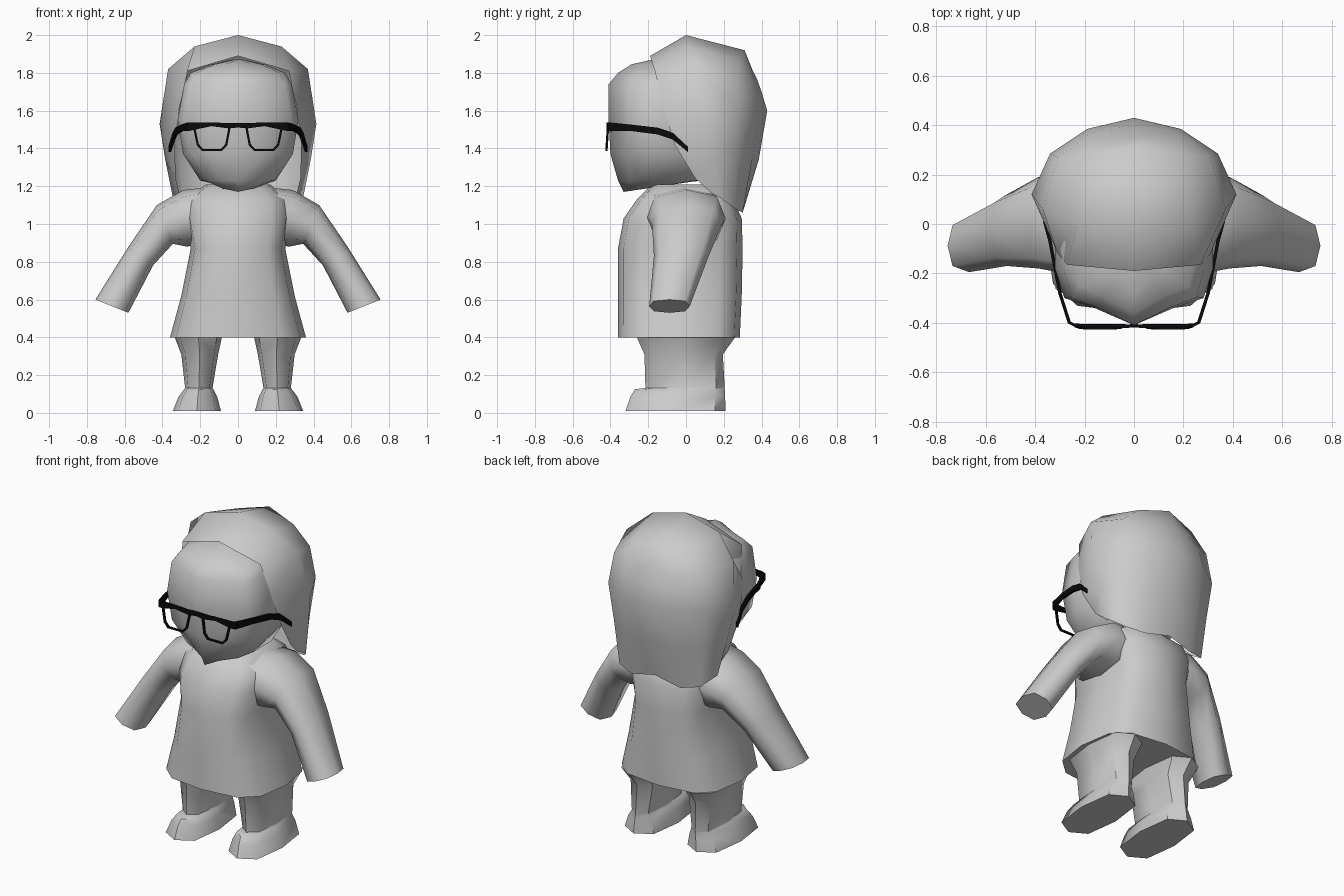
import bpy, bmesh, math

if "Cube" in bpy.data.objects:
    bpy.data.objects.remove(bpy.data.objects["Cube"])


def material(name, rgb):
    m = bpy.data.materials.new(name)
    m.diffuse_color = (*rgb, 1)
    m.use_nodes = True
    m.node_tree.nodes["Principled BSDF"].inputs["Base Color"].default_value = m.diffuse_color
    return m


GREY = material("plain grey", (0.6, 0.6, 0.6))
BLACK = material("frame black", (0.003, 0.003, 0.003))


def loft(name, rings, mat=GREY, caps=True, wrap=False, closed=True, angle=60, flip=False):
    """Skin a list of equally long point rings."""
    bm = bmesh.new()
    rows = [[bm.verts.new(p) for p in r] for r in rings]
    n = len(rows[0])
    for i in range(len(rows) if wrap else len(rows) - 1):
        a, b = rows[i], rows[(i + 1) % len(rows)]
        for j in range(n if closed else n - 1):
            k = (j + 1) % n
            bm.faces.new((a[j], a[k], b[k], b[j]))
    if caps and not wrap:
        bm.faces.new(rows[0][::-1])
        bm.faces.new(rows[-1])
    bmesh.ops.remove_doubles(bm, verts=bm.verts, dist=0.0005)
    bmesh.ops.recalc_face_normals(bm, faces=bm.faces)
    if flip:
        bmesh.ops.reverse_faces(bm, faces=bm.faces)
    me = bpy.data.meshes.new(name)
    bm.to_mesh(me)
    bm.free()
    me.materials.append(mat)
    me.shade_smooth()
    me.set_sharp_from_angle(angle=math.radians(angle))
    ob = bpy.data.objects.new(name, me)
    bpy.context.collection.objects.link(ob)
    return ob


def both(points, s):
    return [(s * x, y, z) for x, y, z in points]


def unit_ring(n, power=0.7):
    """Rounded-square outline inside -1..1."""
    out = []
    for i in range(n):
        a = 2 * math.pi * i / n
        c, s = math.cos(a), math.sin(a)
        out.append((math.copysign(abs(c) ** power, c) if abs(c) > 1e-6 else 0,
                    math.copysign(abs(s) ** power, s) if abs(s) > 1e-6 else 0))
    return out


def flat_ring(z, x0, x1, y0, y1, n=8, power=0.7):
    cx, rx, cy, ry = (x0 + x1) / 2, (x1 - x0) / 2, (y0 + y1) / 2, (y1 - y0) / 2
    return [(cx + rx * u, cy + ry * v, z) for u, v in unit_ring(n, power)]


# Dress: flared skirt, narrow under the arms, closing at the neck
loft("dress", [flat_ring(z, -hx, hx, y0, y1, 12, 0.65) for z, hx, y0, y1 in (
    (0.40, 0.36, -0.36, 0.285), (0.62, 0.30, -0.36, 0.295), (0.87, 0.25, -0.36, 0.30),
    (1.03, 0.28, -0.33, 0.295), (1.13, 0.27, -0.26, 0.25), (1.21, 0.17, -0.18, 0.16))])

# Head: rows of an outline with a pointed face front
OUTLINE = ((0, 0), (0.5, 0.07), (0.88, 0.11), (1, 0.23))
head = []
for i, (z, hx, yf) in enumerate((
        (1.17, 0.09, -0.33), (1.23, 0.20, -0.36), (1.37, 0.29, -0.40), (1.55, 0.32, -0.41),
        (1.74, 0.285, -0.41), (1.80, 0.25, -0.36), (1.845, 0.14, -0.29), (1.87, 0.03, -0.18))):
    half = [(hx * u, yf + d, z) for u, d in OUTLINE] + [(hx, 0.04, z), (hx * 0.6, 0.12, z)]
    ring = half + [(-x, y, q) for x, y, q in half[:0:-1]]
    if i == 0:
        ring = [(x, y, q + 0.15 * (y - yf)) for x, y, q in ring]
    head.append(ring)
loft("head", head, angle=70)

# Hair: arches from the hairline backwards, each from the crown down to the tips
ARCHES = (
    ((0, -0.19, 1.89), (0.27, -0.165, 1.81), (0.31, -0.12, 1.62),
     (0.335, -0.06, 1.42), (0.33, 0.05, 1.24), (0.31, 0.14, 1.16)),
    ((0, 0.0, 2.0), (0.23, 0.0, 1.94), (0.37, 0.06, 1.82),
     (0.415, 0.12, 1.53), (0.385, 0.15, 1.34), (0.345, 0.18, 1.14)),
    ((0, 0.31, 1.92), (0.19, 0.28, 1.87), (0.31, 0.27, 1.77),
     (0.34, 0.285, 1.58), (0.31, 0.27, 1.34), (0.28, 0.26, 1.08)),
    ((0, 0.35, 1.82), (0.10, 0.36, 1.77), (0.17, 0.37, 1.70),
     (0.19, 0.385, 1.59), (0.18, 0.35, 1.34), (0.17, 0.30, 1.06)),
    ((0, 0.35, 1.82), (0, 0.375, 1.77), (0, 0.40, 1.70),
     (0, 0.43, 1.60), (0, 0.385, 1.34), (0, 0.31, 1.10)),
)
# Rows run around the back from one hairline edge to the other
hair = []
for k in range(6):
    half = [a[k] for a in ARCHES]
    hair.append(half + both(half[-2::-1], -1))
loft("hair", hair, caps=False, closed=False, angle=70)

# Arms: sloping sleeves; each section runs top to bottom and back to front
ARM = (((0.20, 1.19), (0.18, 0.90), -0.22, 0.20), ((0.29, 1.18), (0.27, 0.88), -0.20, 0.21),
       ((0.43, 1.10), (0.345, 0.895), -0.18, 0.19), ((0.58, 0.88), (0.45, 0.78), -0.17, 0.12),
       ((0.755, 0.60), (0.58, 0.53), -0.195, 0.02))
for s, side in ((1, "right"), (-1, "left")):
    rings = []
    for (tx, tz), (bx, bz), y0, y1 in ARM:
        rings.append([((tx + bx) / 2 + (tx - bx) / 2 * u, (y0 + y1) / 2 + (y1 - y0) / 2 * v,
                       (tz + bz) / 2 + (tz - bz) / 2 * u) for u, v in unit_ring(8, 0.75)])
    loft(side + "_arm", [both(r, s) for r in rings])

    # Legs with a stepped toe
    leg = [flat_ring(*r) for r in (
        (0.01, 0.09, 0.345, -0.32, 0.21), (0.085, 0.11, 0.315, -0.295, 0.207),
        (0.125, 0.13, 0.285, -0.27, 0.205), (0.132, 0.135, 0.28, -0.215, 0.205),
        (0.31, 0.105, 0.30, -0.22, 0.195), (0.40, 0.085, 0.335, -0.26, 0.26))]
    loft(side + "_leg", [both(r, s) for r in leg], angle=50)

    # Glasses: lens rim
    rim = ((0.042, 1.525), (0.062, 1.42), (0.088, 1.392), (0.188, 1.392), (0.213, 1.42), (0.235, 1.525))
    cx, cz = 0.138, 1.46
    rings = []
    for x, z in rim:
        y = -0.412 - 0.07 * (1.525 - z)
        rings.append([(cx + (x - cx) * f, y + d, cz + (z - cz) * f)
                      for f, d in ((0.93, -0.006), (1.07, -0.006), (1.07, 0.006), (0.93, 0.006))])
    loft(side + "_lens_rim", [both(r, s) for r in rings], BLACK, wrap=True, angle=30)

    # Glasses: temple bending down behind the ear
    temple = ((0.262, -0.40, 1.515, 0.022), (0.30, -0.28, 1.508, 0.017), (0.325, -0.15, 1.492, 0.018),
              (0.34, -0.07, 1.465, 0.018), (0.362, 0.01, 1.395, 0.014))
    loft(side + "_temple", [both([(x - 0.007, y, z - h), (x + 0.007, y, z - h),
                                  (x + 0.007, y, z + h), (x - 0.007, y, z + h)], s)
                            for x, y, z, h in temple], BLACK, angle=30)

# Glasses: brow bar with a thinner bridge
BROW = ((0.268, -0.396, 1.513, 0.022), (0.24, -0.41, 1.517, 0.02), (0.14, -0.415, 1.528, 0.01),
        (0.05, -0.415, 1.52, 0.014), (0, -0.412, 1.523, 0.012))
path = list(BROW) + [(-x, y, z, h) for x, y, z, h in BROW[-2::-1]]
loft("brow_bar", [[(x, y - 0.007, z - h), (x, y + 0.007, z - h),
                   (x, y + 0.007, z + h), (x, y - 0.007, z + h)] for x, y, z, h in path], BLACK, angle=30)
